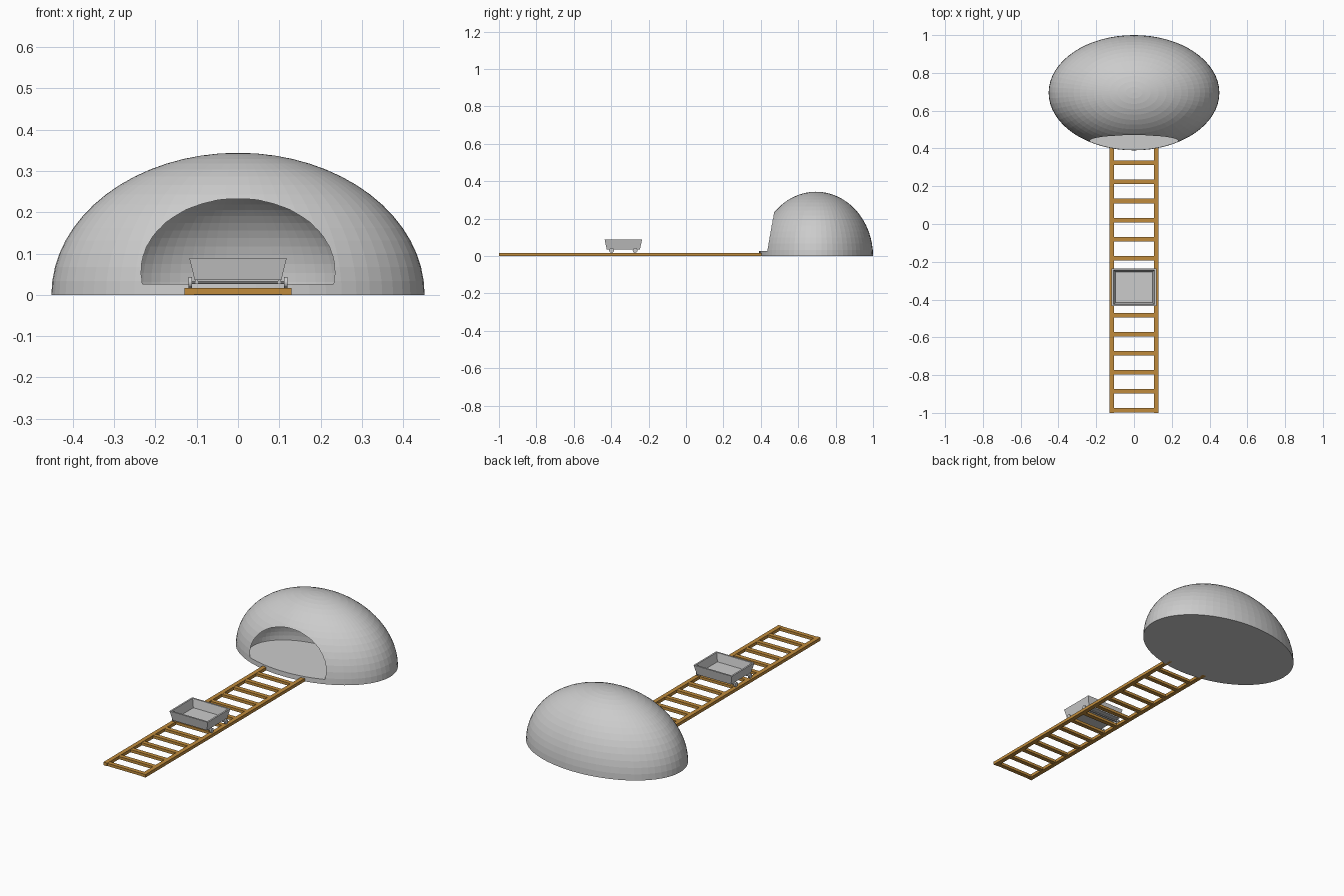
import bpy, bmesh, math
from mathutils import Matrix, Vector

if "Cube" in bpy.data.objects:
    bpy.data.objects.remove(bpy.data.objects["Cube"])


def material(name, rgb):
    m = bpy.data.materials.new(name)
    m.diffuse_color = (*rgb, 1)
    m.use_nodes = True
    m.node_tree.nodes["Principled BSDF"].inputs["Base Color"].default_value = m.diffuse_color
    return m


STONE = material("light_grey", (0.60, 0.60, 0.60))
WOOD = material("wood_brown", (0.53, 0.26, 0.045))


def finish(name, bm, mat):
    bmesh.ops.recalc_face_normals(bm, faces=bm.faces[:])
    me = bpy.data.meshes.new(name)
    bm.to_mesh(me)
    bm.free()
    me.materials.append(mat)
    ob = bpy.data.objects.new(name, me)
    bpy.context.collection.objects.link(ob)
    return ob


def add_box(bm, lo, hi):
    lo, hi = Vector(lo), Vector(hi)
    bmesh.ops.create_cube(bm, size=1, matrix=Matrix.Translation((lo + hi) / 2)
                          @ Matrix.Diagonal((*(hi - lo), 1)))


def add_rod(bm, centre, radius, length, sides=16):
    # cylinder lying along x
    bmesh.ops.create_cone(bm, cap_ends=True, segments=sides, radius1=radius, radius2=radius,
                          depth=length, matrix=Matrix.Translation(centre)
                          @ Matrix.Rotation(math.pi / 2, 4, 'Y'))


def half_ellipsoid(name, centre, radii, floor):
    # ellipsoid sliced flat and capped at height floor
    bm = bmesh.new()
    bmesh.ops.create_uvsphere(bm, u_segments=64, v_segments=32, radius=1,
                              matrix=Matrix.Translation(centre) @ Matrix.Diagonal((*radii, 1)))
    cut = bmesh.ops.bisect_plane(bm, geom=bm.verts[:] + bm.edges[:] + bm.faces[:],
                                 plane_co=(0, 0, floor), plane_no=(0, 0, 1), clear_inner=True)
    bmesh.ops.holes_fill(bm, edges=[e for e in bm.edges if e.is_boundary], sides=0)
    return finish(name, bm, STONE)


# Domed cave with a smaller dome hollowed out of its front
R = Vector((0.452, 0.305, 0.344))
dome = half_ellipsoid("cave_dome", (0, 0.695, 0), R, 0.0)
cutter = half_ellipsoid("cave_cutter", (0, 0.56, 0.0305), R * 0.657, 0.026)
cutter.hide_render = True
mod = dome.modifiers.new("hollow", 'BOOLEAN')
mod.operation = 'DIFFERENCE'
mod.solver = 'EXACT'
mod.object = cutter
bpy.context.view_layer.objects.active = dome
bpy.ops.object.modifier_apply(modifier=mod.name)
bpy.data.objects.remove(cutter)

# Wooden track: two rails and evenly spaced sleepers
TOP = 0.017
bm = bmesh.new()
for s in (-1, 1):
    add_box(bm, (s * 0.118 - 0.012, -1, 0), (s * 0.118 + 0.012, 0.44, TOP))
finish("track_rails", bm, WOOD)
bm = bmesh.new()
for i in range(14):
    y = -0.987 + i * 0.1008
    add_box(bm, (-0.107, y - 0.012, 0.001), (0.107, y + 0.012, TOP - 0.001))
finish("track_sleepers", bm, WOOD)

# Cart tub: tapered open box with inset walls
CY = -0.335
bm = bmesh.new()
add_box(bm, (-0.118, CY - 0.1, 0.036), (0.118, CY + 0.1, 0.089))
for v in bm.verts:
    if v.co.z < 0.05:
        v.co.x *= 0.89
        v.co.y = CY + (v.co.y - CY) * 0.89
bm.faces.ensure_lookup_table()
top = max(bm.faces, key=lambda f: f.calc_center_median().z)
bmesh.ops.inset_region(bm, faces=[top], thickness=0.009, use_even_offset=True)
inner = bmesh.ops.extrude_discrete_faces(bm, faces=[top])["faces"][0]
for v in inner.verts:
    v.co = Vector((v.co.x * 0.9, CY + (v.co.y - CY) * 0.9, 0.043))
finish("cart_tub", bm, STONE)

# Cart wheels, axles and side brackets
wheels, axles, brackets = bmesh.new(), bmesh.new(), bmesh.new()
for y in (CY - 0.063, CY + 0.063):
    add_rod(axles, (0, y, 0.030), 0.004, 0.236, 10)
    for s in (-1, 1):
        add_rod(wheels, (s * 0.116, y, 0.030), 0.013, 0.008)
        add_box(brackets, (s * 0.1 - 0.003, y - 0.006, 0.026), (s * 0.1 + 0.003, y + 0.006, 0.04))
finish("cart_wheels", wheels, STONE)
finish("cart_axles", axles, STONE)
finish("cart_brackets", brackets, STONE)
